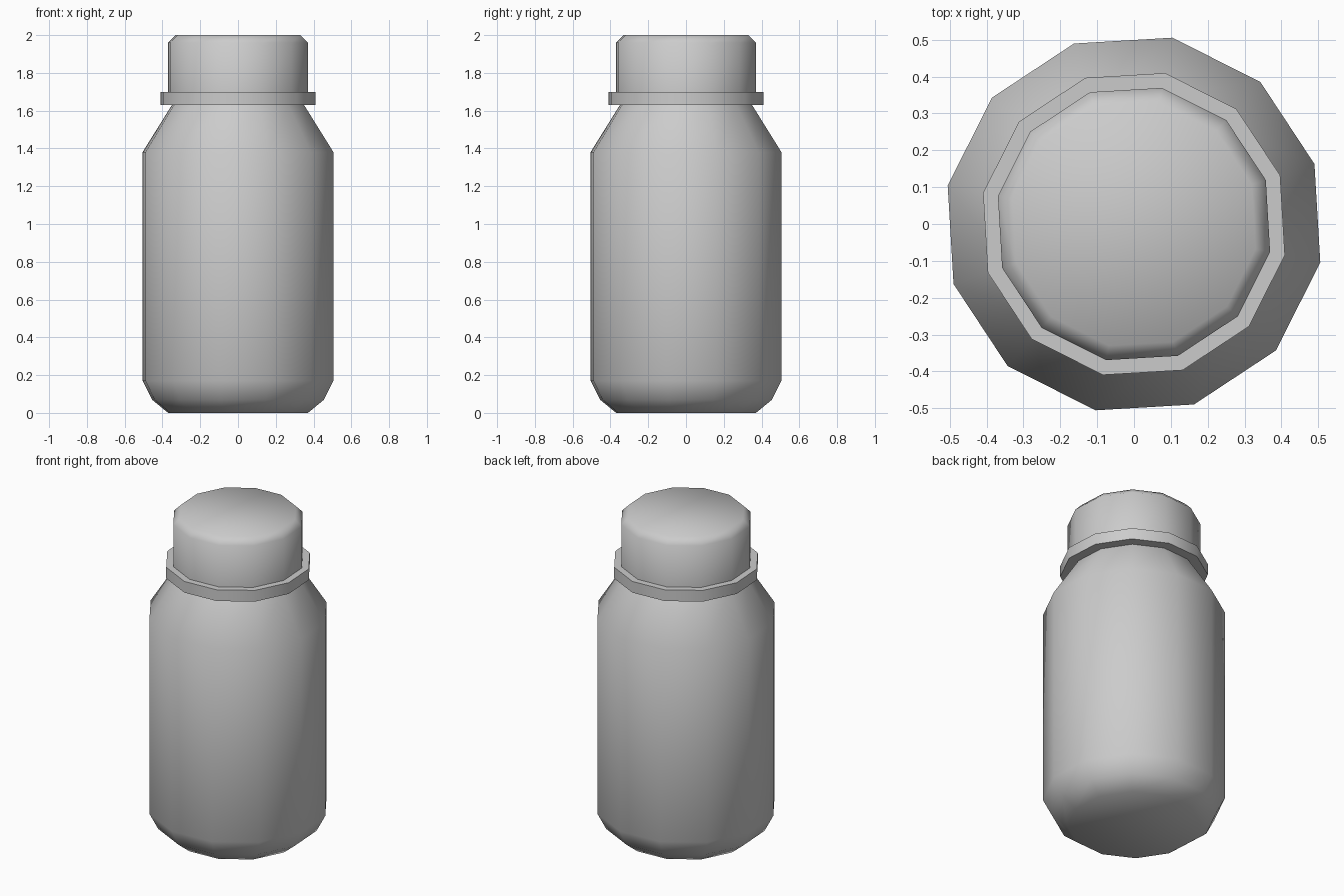
import bpy, bmesh, math

cube = bpy.data.objects.get("Cube")
if cube:
    bpy.data.objects.remove(cube, do_unlink=True)

SIDES = 12
TURN = math.radians(18.4)

grey = bpy.data.materials.new("plain_grey")
grey.use_nodes = True
colour = (0.6, 0.6, 0.6, 1)
grey.diffuse_color = colour
grey.node_tree.nodes["Principled BSDF"].inputs["Base Color"].default_value = colour


def lathe(name, profile, smooth_angle):
    """Closed twelve-sided solid from (radius, height) points, bottom to top."""
    bm = bmesh.new()
    rings = []
    for r, z in profile:
        angles = [TURN + math.tau * i / SIDES for i in range(SIDES)]
        rings.append([bm.verts.new((r * math.cos(a), r * math.sin(a), z)) for a in angles])
    for low, high in zip(rings, rings[1:]):
        for i in range(SIDES):
            j = (i + 1) % SIDES
            bm.faces.new((low[i], low[j], high[j], high[i]))
    bm.faces.new(rings[0][::-1])
    bm.faces.new(rings[-1])
    mesh = bpy.data.meshes.new(name)
    bm.to_mesh(mesh)
    bm.free()
    mesh.materials.append(grey)
    obj = bpy.data.objects.new(name, mesh)
    bpy.context.collection.objects.link(obj)
    bpy.ops.object.select_all(action="DESELECT")
    obj.select_set(True)
    bpy.context.view_layer.objects.active = obj
    bpy.ops.object.shade_smooth_by_angle(angle=math.radians(smooth_angle))
    return obj


# Jar body with rounded foot and sloping shoulder
lathe("jar_body", [(0.378, 0), (0.465, 0.07), (0.516, 0.17),
                   (0.516, 1.38), (0.357, 1.63), (0.345, 1.65)], 60)

# Flat collar around the neck
lathe("neck_collar", [(0.418, 1.63), (0.418, 1.70)], 40)

# Cap with bevelled top edge
lathe("cap", [(0.377, 1.68), (0.377, 1.96), (0.337, 2.0)], 60)
